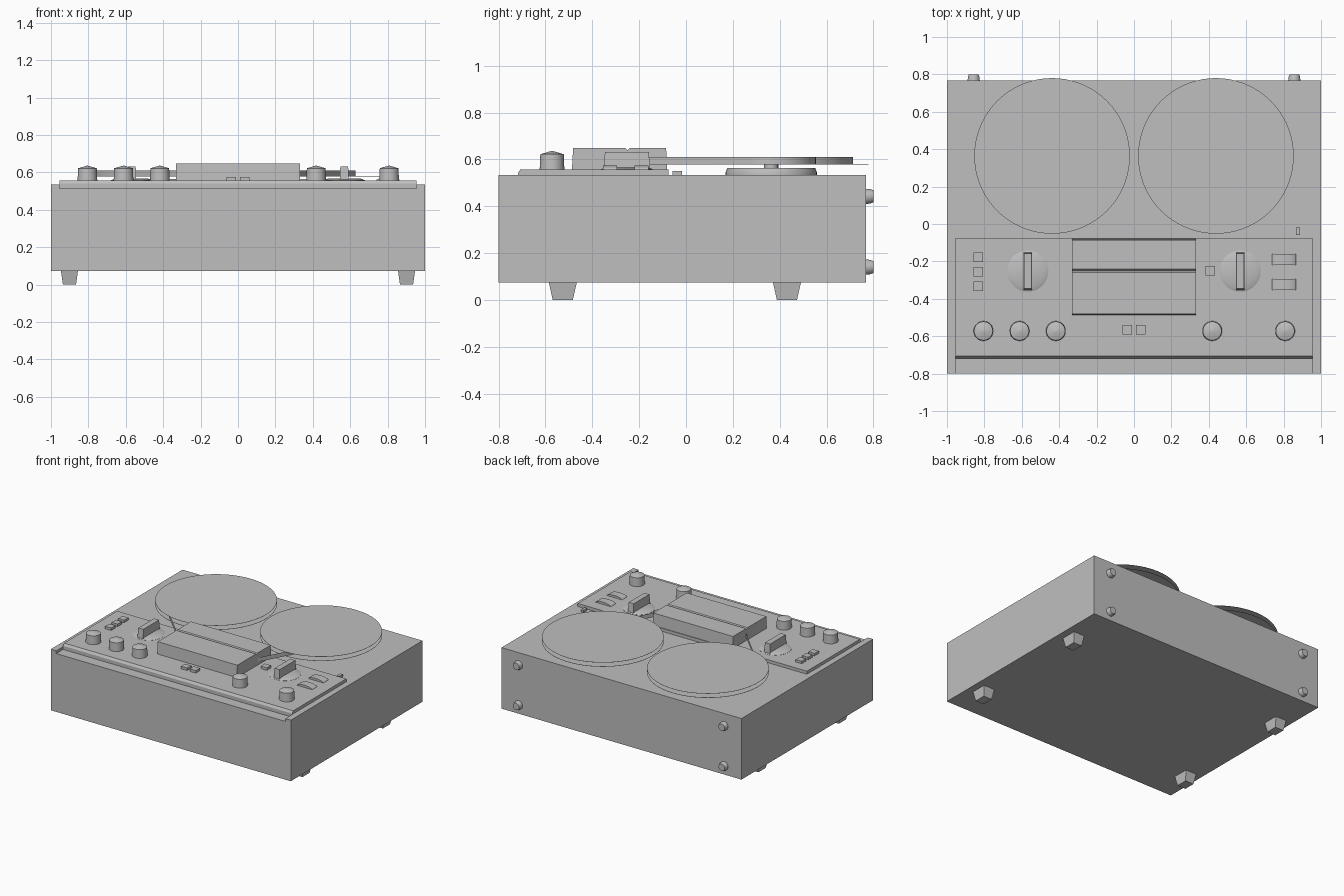
import bpy, bmesh, math
from mathutils import Vector

if "Cube" in bpy.data.objects:
    bpy.data.objects.remove(bpy.data.objects["Cube"])

grey = bpy.data.materials.new("plain_grey")
grey.diffuse_color = (0.52, 0.52, 0.52, 1)
grey.use_nodes = True
grey.node_tree.nodes["Principled BSDF"].inputs["Base Color"].default_value = grey.diffuse_color


def make(name, bm, smooth=False):
    bmesh.ops.recalc_face_normals(bm, faces=bm.faces[:])
    me = bpy.data.meshes.new(name)
    bm.to_mesh(me)
    bm.free()
    me.materials.append(grey)
    ob = bpy.data.objects.new(name, me)
    bpy.context.collection.objects.link(ob)
    if smooth:
        bpy.ops.object.select_all(action='DESELECT')
        ob.select_set(True)
        bpy.context.view_layer.objects.active = ob
        bpy.ops.object.shade_smooth_by_angle(angle=math.radians(30))
    return ob


def block(name, x, y, z, taper=(0, 0), taper_low=(0, 0)):
    """Box from ranges; the top or bottom may be drawn in by a taper."""
    bm = bmesh.new()
    bmesh.ops.create_cube(bm, size=1)
    for v in bm.verts:
        t = taper if v.co.z > 0 else taper_low
        sx, sy = math.copysign(1, v.co.x), math.copysign(1, v.co.y)
        v.co = ((x[0] + x[1]) / 2 + sx * ((x[1] - x[0]) / 2 - t[0]),
                (y[0] + y[1]) / 2 + sy * ((y[1] - y[0]) / 2 - t[1]),
                z[1] if v.co.z > 0 else z[0])
    return make(name, bm)


def lathe(name, centre, rings, seg=40, axis='Z'):
    """Round part from (radius, height) rings, capped at both ends."""
    bm = bmesh.new()
    loops = []
    for r, h in rings:
        loop = []
        for i in range(seg):
            a = 2 * math.pi * i / seg
            c, s = r * math.cos(a), r * math.sin(a)
            p = Vector((c, s, h)) if axis == 'Z' else Vector((c, h, s))
            loop.append(bm.verts.new(Vector(centre) + p))
        loops.append(loop)
    for a, b in zip(loops, loops[1:]):
        for i in range(seg):
            j = (i + 1) % seg
            bm.faces.new((a[i], a[j], b[j], b[i]))
    bm.faces.new(loops[0])
    bm.faces.new(loops[-1])
    return make(name, bm, True)


def prism(name, profile, lo, hi, axis):
    """Extrude a (u, z) profile along x or y."""
    bm = bmesh.new()
    ends = [[bm.verts.new((d, u, z) if axis == 'X' else (u, d, z)) for u, z in profile]
            for d in (lo, hi)]
    n = len(profile)
    for i in range(n):
        j = (i + 1) % n
        bm.faces.new((ends[0][i], ends[0][j], ends[1][j], ends[1][i]))
    bm.faces.new(ends[0])
    bm.faces.new(ends[1])
    return make(name, bm)


# Cabinet with a shallow notch along the front top edge
body = block("cabinet", (-1, 1), (-0.8, 0.768), (0.074, 0.534))
cutter = block("notch_cutter", (-0.955, 0.955), (-0.9, -0.718), (0.513, 0.7))
cutter.hide_render = True
mod = body.modifiers.new("notch", 'BOOLEAN')
mod.object, mod.operation, mod.solver = cutter, 'DIFFERENCE', 'EXACT'
bpy.context.view_layer.objects.active = body
bpy.ops.object.modifier_apply(modifier="notch")
bpy.data.objects.remove(cutter)

# Control panel with a sloped front edge
prism("control_panel", [(-0.718, 0.513), (-0.718, 0.54), (-0.707, 0.557),
                        (-0.075, 0.557), (-0.075, 0.513)], -0.955, 0.955, 'X')

# Head cover with a narrow groove across the top
prism("head_cover", [(-0.487, 0.55), (-0.482, 0.648), (-0.259, 0.648), (-0.25, 0.638),
                     (-0.241, 0.648), (-0.085, 0.648), (-0.08, 0.55)], -0.332, 0.332, 'X')

# Reels: turntable, tape pack between two thin flanges, and tape to the head cover
for side, sx, pack in (("left", -1, 0.35), ("right", 1, 0.19)):
    cx, cy = sx * 0.438, 0.364
    c = (cx, cy, 0)
    lathe(side + "_turntable", c, [(0.195, 0.53), (0.195, 0.545), (0.187, 0.564)], 48)
    lathe(side + "_spindle", c, [(0.03, 0.56), (0.03, 0.58)], 16)
    lathe(side + "_tape_pack", c, [(pack, 0.579), (pack, 0.611)], 64)
    for tag, z in (("lower", 0.579), ("upper", 0.610)):
        lathe(f"{side}_{tag}_flange", c, [(0.416, z), (0.416, z + 0.001)], 72)
    px, py = sx * 0.325, -0.25
    d = math.hypot(cx - px, cy - py)
    ang = math.atan2(cy - py, cx - px) - sx * math.asin(pack / d)
    run = math.sqrt(d * d - pack * pack)
    ex, ey = px + run * math.cos(ang), py + run * math.sin(ang)
    bm = bmesh.new()
    bm.faces.new([bm.verts.new(p) for p in ((px, py, 0.579), (ex, ey, 0.579),
                                            (ex, ey, 0.611), (px, py, 0.611))])
    make(side + "_tape_strand", bm)

    # Selector: shallow dished base and an upright grip
    s = (sx * 0.568, -0.252, 0)
    lathe(side + "_selector_base", s, [(0.11, 0.55), (0.11, 0.558), (0.085, 0.568)], 48)
    block(side + "_selector_grip", (s[0] - 0.024, s[0] + 0.024), (-0.352, -0.153),
          (0.56, 0.631), (0.003, 0.006))

    # Feet and rear pegs
    for tag, y in (("front", -0.526), ("back", 0.431)):
        block(f"{side}_{tag}_foot", (sx * 0.901 - 0.046, sx * 0.901 + 0.046),
              (y - 0.06, y + 0.06), (0, 0.076), taper_low=(0.011, 0.017))
    for tag, z in (("lower", 0.14), ("upper", 0.442)):
        lathe(f"{side}_{tag}_rear_peg", (sx * 0.857, 0, z),
              [(0.033, 0.76), (0.031, 0.785), (0.026, 0.8)], 24, 'Y')

# Row of round knobs with slightly pointed caps
for i, x in enumerate((-0.805, -0.612, -0.418, 0.418, 0.808)):
    lathe(f"knob_{i + 1}", (x, -0.572, 0),
          [(0.053, 0.55), (0.05, 0.622), (0.002, 0.636)], 32)

# Square push buttons
for i, (x, y) in enumerate(((-0.832, -0.178), (-0.832, -0.255), (-0.832, -0.332),
                            (-0.036, -0.565), (0.036, -0.565), (0.408, -0.25))):
    block(f"push_button_{i + 1}", (x - 0.025, x + 0.025), (y - 0.025, y + 0.025),
          (0.55, 0.576))

# Arched rocker keys
arch = [(0.802 + 0.064 * math.cos(math.pi * i / 12), 0.555 + 0.019 * math.sin(math.pi * i / 12))
        for i in range(13)]
for i, y in enumerate((-0.19, -0.324)):
    prism(f"rocker_key_{i + 1}", arch, y - 0.03, y + 0.03, 'Y')

# Small lamp behind the panel
block("indicator_lamp", (0.865, 0.888), (-0.058, -0.018), (0.53, 0.551))
